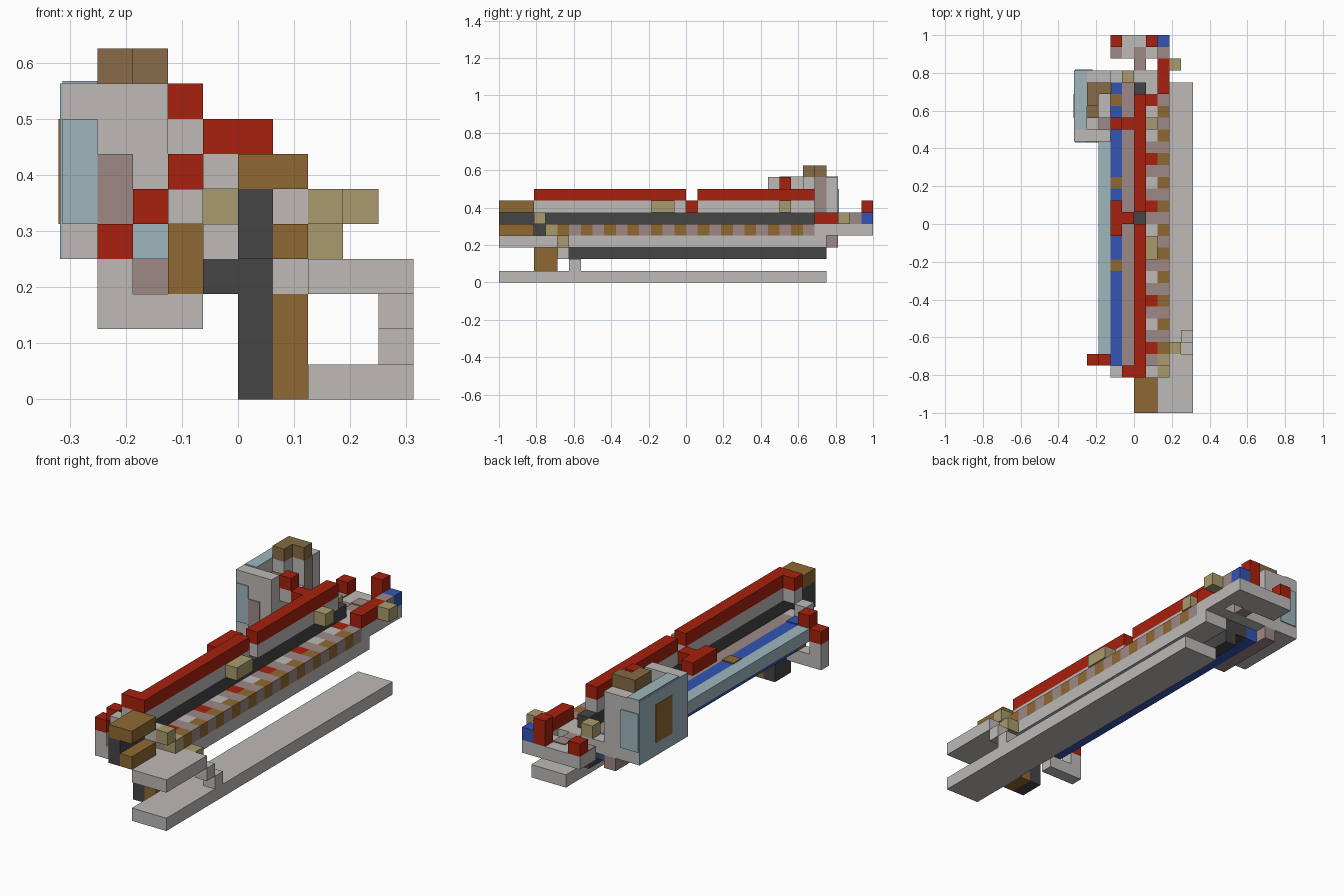
import bpy

if "Cube" in bpy.data.objects:
    bpy.data.objects.remove(bpy.data.objects["Cube"], do_unlink=True)

U = 1 / 16  # one block
T = 0.08    # painted plate thickness, in blocks


def material(name, r, g, b):
    mat = bpy.data.materials.new(name)
    mat.use_nodes = True
    mat.diffuse_color = (r, g, b, 1)
    bsdf = next(n for n in mat.node_tree.nodes if n.type == "BSDF_PRINCIPLED")
    bsdf.inputs["Base Color"].default_value = (r, g, b, 1)
    return mat


grey = material("light grey", .51, .49, .475)
dark = material("charcoal", .06, .06, .06)
red = material("red", .39, .015, .004)
brown = material("brown", .275, .141, .033)
wood = material("dull brown", .243, .147, .063)
beige = material("beige", .40, .33, .156)
sky = material("pale blue", .34, .47, .51)
mauve = material("mauve grey", .337, .25, .238)
blue = material("blue", .032, .09, .456)


def box(name, mat, x, y, z):
    """Block spanning the given (low, high) ranges, in block units."""
    verts = [(a * U, b * U, c * U) for a in x for b in y for c in z]
    faces = [(0, 1, 3, 2), (4, 6, 7, 5), (0, 4, 5, 1),
             (2, 3, 7, 6), (0, 2, 6, 4), (1, 5, 7, 3)]
    mesh = bpy.data.meshes.new(name)
    mesh.from_pydata(verts, [], faces)
    mesh.materials.append(mat)
    obj = bpy.data.objects.new(name, mesh)
    bpy.context.collection.objects.link(obj)
    return obj


def cube(name, mat, x, y, z):
    return box(name, mat, (x, x + 1), (y, y + 1), (z, z + 1))


# Lower plate, stepped brace and front shelf
box("lower_plate", grey, (2, 5), (-16, 12), (0, 1))
cube("brace_low", grey, 4, -10, 1)
cube("brace_high", grey, 4, -11, 2)
box("front_shelf", grey, (2, 5), (-16, -11), (3, 4))

# Front legs and underside rail
box("front_leg_brown", brown, (1, 2), (-13, -11), (0, 3))
box("front_leg_dark", dark, (0, 1), (-13, -11), (0, 3))
box("underside_rail", dark, (0, 1), (-10, 12), (2, 3))

# Muzzle blocks
box("muzzle_top", brown, (0, 2), (-16, -13), (6, 7))
box("muzzle_low", brown, (1, 2), (-16, -13), (4, 5))

# Core
box("core_dark", dark, (0, 1), (-13, 12), (3, 4))
box("barrel", dark, (0, 1), (-16, 12), (4, 6))
box("core_side_dark", dark, (-1, 0), (-13, 12), (3, 4))
box("core_side_top", mauve, (-1, 0), (-12, 12), (4, 5))
cube("core_side_front", grey, -1, -13, 4)
box("body_base", grey, (1, 3), (-13, 12), (3, 4))

# Chequered ledge on the body
reds = (-11, -7, -3, 1, 5, 10)
for y in range(-12, 11):
    odd = y % 2
    inner = red if y in reds else (grey if odd else mauve)
    cube("ledge_inner", inner, 1, y, 4)
    if y > -12:
        cube("ledge_outer", brown if odd else mauve, 2, y, 4)
cube("ledge_end", grey, 1, 11, 4)

# Top rail in two lengths
for start, end in ((-13, 0), (1, 11)):
    box("rail_web", grey, (0, 1), (start, end), (6, 7))
    box("rail_cap", red, (0, 1), (start, end), (7, 8))

# Front cap steps
cube("cap_red", red, -1, -13, 7)
cube("cap_grey_high", grey, -1, -13, 6)
cube("cap_grey_low", grey, -2, -13, 5)
cube("cap_grey_right", grey, 1, -13, 5)

# Beige fittings
cube("sling_step_high", beige, 2, -13, 5)
cube("sling_step_mid", beige, 2, -12, 4)
box("sling_step_low", beige, (2, 4), (-11, -10), (3, 4))
box("rail_latch_front", beige, (1, 2), (-3, -1), (6, 7))
cube("rail_latch_back", beige, 1, 8, 6)
cube("back_knob", beige, 3, 13, 5)
cube("back_button", beige, -1, 12, 5)

# Red side levers
box("lever_plate", red, (-2, -1), (-1, 2), (6, 7))
cube("lever_arm", red, -1, 0, 6)
cube("scope_mount_top", red, -2, 8, 8)
cube("scope_mount_arm", red, -1, 8, 7)
cube("scope_mount_base", grey, -2, 8, 7)

# Side tubes
box("blue_tube", blue, (-2, -1), (-11, 12), (3, 5))
box("blue_tube_tip", brown, (-2, -1), (-12, -11), (3, 5))
box("blue_tip_cover", blue, (-2, -1), (-12, -11), (5, 5 + T))
for y in (-4, 3, 10):
    box("tube_mark", brown, (-2, -1), (y, y + 1), (5, 5 + T))
box("pale_tube", sky, (-3, -2), (-11, 7), (4, 5))

# Front hand stop
box("stop_base", grey, (-4, -1), (-12, -11), (2, 3))
cube("stop_post", grey, -4, -12, 3)
cube("stop_red_low", red, -4, -12, 4)
cube("stop_red_high", red, -3, -12, 5)

# Side housing with open middle
box("housing_wall", grey, (-5, -4), (7, 13), (4, 9))
box("housing_front", grey, (-4, -2), (7, 8), (4, 9))
box("housing_back", grey, (-4, -2), (11, 13), (4, 9))
box("housing_middle", grey, (-4, -2), (8, 11), (4, 7))
cube("housing_notch", mauve, -3, 8, 7)
box("housing_column", grey, (-4, -3), (10, 11), (7, 9))
box("housing_under", mauve, (-3, -2), (7, 13), (3, 4))
box("housing_lid_long", wood, (-4, -3), (10, 12), (9, 10))
cube("housing_lid_end", wood, -3, 11, 9)
cube("housing_inner_block", wood, -4, 9, 7)

# Painted housing panels
box("panel_outer", sky, (-5 - T, -5), (7, 13), (4, 9))
box("panel_outer_mark", brown, (-5 - 1.5 * T, -5 - T), (9, 11), (5, 8))
box("panel_top", sky, (-5, -4), (8, 13), (9, 9 + T))
box("panel_front", sky, (-5, -4), (7 - T, 7), (5, 8))
box("panel_front_mauve", mauve, (-4, -3), (7 - T, 7), (4, 7))
box("panel_back", sky, (-5, -3.5), (13, 13 + T), (5, 8))
box("panel_inner", mauve, (-2, -2 + T), (11, 12), (6, 9))

# Back end
box("back_bridge", grey, (-2, 1), (12, 13), (4, 5))
cube("back_link", mauve, 0, 13, 4)
box("back_side", grey, (2, 3), (11, 14), (4, 5))
cube("back_web", grey, 1, 12, 4)
box("back_plate", grey, (-2, 3), (14, 16), (4, 5))
for x in (-2, 0):
    box("back_mark", mauve, (x, x + 1), (14, 15), (5, 5 + T))
box("back_side_red", red, (2, 3), (11, 14), (5, 6))
cube("back_block", mauve, 2, 14, 5)
cube("back_corner_blue", blue, 2, 15, 5)
box("back_corner_red", red, (1, 2), (15, 16), (5, 7))
cube("back_left_red", red, -2, 15, 5)
